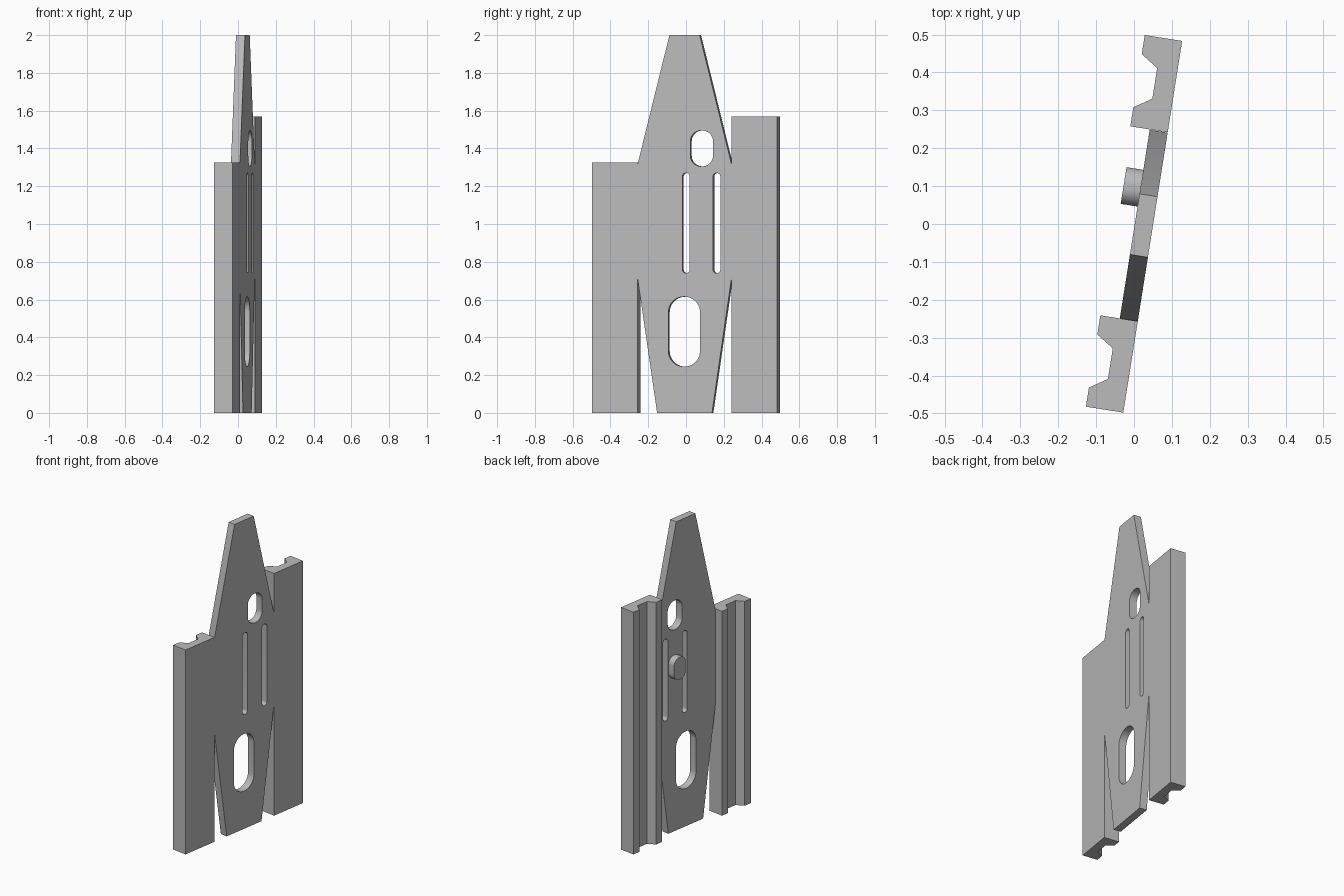
import bpy, math
from mathutils import Matrix, Vector

if "Cube" in bpy.data.objects:
    bpy.data.objects.remove(bpy.data.objects["Cube"])

# Whole model is turned about z: u runs along the plate, n is its face normal
A = math.radians(9)
U = Vector((math.sin(A), math.cos(A), 0))
N = Vector((math.cos(A), -math.sin(A), 0))
Z = Vector((0, 0, 1))

grey = bpy.data.materials.new("plain grey")
grey.diffuse_color = (0.5, 0.5, 0.5, 1)
grey.use_nodes = True
grey.node_tree.nodes["Principled BSDF"].inputs["Base Color"].default_value = grey.diffuse_color


def frame(x, y, z, origin):
    m = Matrix((x, y, z)).transposed().to_4x4()
    m.translation = origin
    return m


def extrude(name, loops, depth, matrix):
    """Filled outline with holes, extruded to a depth centred on the matrix."""
    cu = bpy.data.curves.new(name, 'CURVE')
    cu.dimensions = '2D'
    cu.fill_mode = 'BOTH'
    cu.extrude = depth / 2
    for pts in loops:
        sp = cu.splines.new('POLY')
        sp.points.add(len(pts) - 1)
        for p, (a, b) in zip(sp.points, pts):
            p.co = (a, b, 0, 1)
        sp.use_cyclic_u = True
    ob = bpy.data.objects.new(name, cu)
    bpy.context.collection.objects.link(ob)
    ob.matrix_world = matrix
    bpy.ops.object.select_all(action='DESELECT')
    ob.select_set(True)
    bpy.context.view_layer.objects.active = ob
    bpy.ops.object.convert(target='MESH')
    ob = bpy.context.object
    ob.data.materials.clear()
    ob.data.materials.append(grey)
    bpy.ops.object.shade_smooth_by_angle(angle=math.radians(30))
    return ob


def slot(u, z, w, h, r, steps=10):
    """Rounded rectangle centred on (u, z)."""
    pts = []
    for k, (sx, sz) in enumerate([(1, 1), (-1, 1), (-1, -1), (1, -1)]):
        for i in range(steps + 1):
            t = math.pi / 2 * (k + i / steps)
            pts.append((u + sx * (w / 2 - r) + r * math.cos(t),
                        z + sz * (h / 2 - r) + r * math.sin(t)))
    return pts


# Central plate: tapered outline with four openings
half = [(0.147, 0), (0.252, 0.715), (0.252, 1.315), (0.081, 2)]
outline = half + [(-u, z) for u, z in reversed(half)]
openings = [
    slot(0.092, 1.40, 0.122, 0.19, 0.058),
    slot(0.008, 1.005, 0.04, 0.53, 0.0195),
    slot(0.172, 1.005, 0.04, 0.53, 0.0195),
    slot(-0.002, 0.43, 0.17, 0.37, 0.083),
]
extrude("centre_plate", [outline] + openings, 0.048, frame(U, Z, N, N * 0.026))

# Raised stop on the back of the plate
extrude("back_stop", [slot(0.096, 1.07, 0.098, 0.145, 0.044)], 0.047,
        frame(U, Z, N, N * -0.0195))

# Side rails with a grooved back
groove = [(0.05, -0.122), (0.05, 0.122), (-0.05, 0.122), (-0.05, 0.071),
          (-0.004, 0.041), (-0.004, -0.041), (-0.05, -0.071), (-0.05, -0.122)]
for name, u, h in (("left_rail", -0.374, 1.325), ("right_rail", 0.375, 1.57)):
    extrude(name, [groove], h, frame(N, U, Z, U * u + Z * h / 2))
